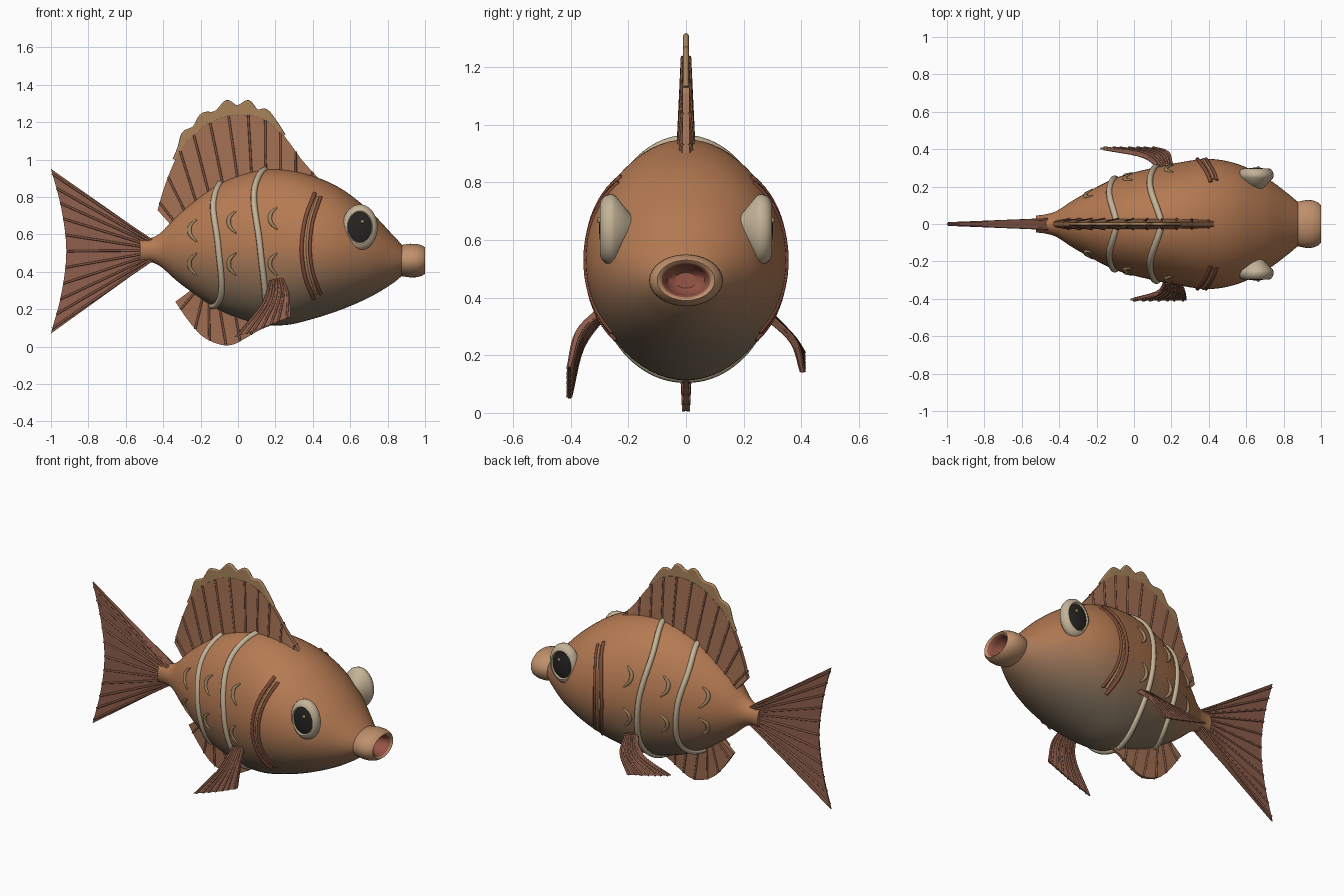
import bpy, bmesh
from math import sin, cos, pi, sqrt
from mathutils import Vector

if "Cube" in bpy.data.objects:
    bpy.data.objects.remove(bpy.data.objects["Cube"])


def material(name, rgb):
    m = bpy.data.materials.new(name)
    m.diffuse_color = (*rgb, 1)
    m.use_nodes = True
    m.node_tree.nodes["Principled BSDF"].inputs["Base Color"].default_value = m.diffuse_color
    return m


FIN = material("fin_brown", (0.36, 0.16, 0.085))
TAIL = material("tail_red_brown", (0.28, 0.115, 0.075))
RAY = material("ray_brown", (0.24, 0.10, 0.06))
TRIM = material("trim_tan", (0.38, 0.22, 0.10))
CREAM = material("cream", (0.55, 0.45, 0.31))
GILL = material("gill_red", (0.22, 0.07, 0.04))
LIP = material("lip_orange", (0.52, 0.28, 0.15))
INNER = material("mouth_red", (0.30, 0.09, 0.06))
BLACK = material("pupil_black", (0.02, 0.018, 0.016))
SCALE = material("scale_olive", (0.36, 0.24, 0.12))


def smooth(pts, n):
    """Catmull-Rom resampling of a point list to n+1 points."""
    p = [Vector(q) for q in pts]
    p = [2 * p[0] - p[1]] + p + [2 * p[-1] - p[-2]]
    out = []
    for i in range(n + 1):
        f = i / n * (len(pts) - 1)
        k = min(int(f), len(pts) - 2)
        t = f - k
        a, b, c, d = p[k:k + 4]
        out.append(0.5 * (2 * b + (c - a) * t + (2 * a - 5 * b + 4 * c - d) * t * t
                          + (3 * b - a - 3 * c + d) * t ** 3))
    return out


def skin(name, rows, mats, pick=None, angle=0.7):
    """Surface through closed loops, capped at both ends."""
    bm = bmesh.new()
    vs = [[bm.verts.new(p) for p in r] for r in rows]
    n = len(rows[0])
    for a, b in zip(vs, vs[1:]):
        for j in range(n):
            bm.faces.new((a[j], a[(j + 1) % n], b[(j + 1) % n], b[j]))
    bm.faces.new(vs[0])
    bm.faces.new(vs[-1])
    bmesh.ops.recalc_face_normals(bm, faces=bm.faces)
    for f in bm.faces:
        f.material_index = pick(f.calc_center_median()) if pick else 0
    me = bpy.data.meshes.new(name)
    bm.to_mesh(me)
    bm.free()
    for m in mats:
        me.materials.append(m)
    ob = bpy.data.objects.new(name, me)
    bpy.context.collection.objects.link(ob)
    activate(ob)
    bpy.ops.object.shade_smooth_by_angle(angle=angle)
    return ob


def activate(ob):
    bpy.ops.object.select_all(action='DESELECT')
    ob.select_set(True)
    bpy.context.view_layer.objects.active = ob


def tubes(name, paths, radius, mat, taper=False):
    """Round tubes along point paths, joined in one mesh object."""
    cu = bpy.data.curves.new(name, 'CURVE')
    cu.dimensions = '3D'
    cu.bevel_depth = radius
    cu.bevel_resolution = 2
    cu.use_fill_caps = True
    for path in paths:
        s = cu.splines.new('POLY')
        s.points.add(len(path) - 1)
        for i, (q, p) in enumerate(zip(s.points, path)):
            q.co = (*p, 1)
            q.radius = 0.3 + 0.7 * sin(pi * i / (len(path) - 1)) if taper else 1
    cu.materials.append(mat)
    ob = bpy.data.objects.new(name, cu)
    bpy.context.collection.objects.link(ob)
    activate(ob)
    bpy.ops.object.convert(target='MESH')
    bpy.ops.object.shade_smooth()


def fin(name, curves, t0, t1, mat, rays=0, ray_r=0.006, nu=32, nv=10):
    """Thin blade lofted from root curve to edge curve, with raised rays."""
    cs = [smooth(c, nu) for c in curves]
    cols = [smooth([c[i] for c in cs], nv) for i in range(nu + 1)]
    th = [t0 + (t1 - t0) * j / nv for j in range(nv + 1)]
    off = lambda col, s: [p + Vector((0, s * t, 0)) for p, t in zip(col, th)]
    skin(name, [off(c, -1) + off(c, 1)[::-1] for c in cols], [mat])
    if rays:
        paths = []
        for k in range(rays):
            i = round((k + 0.5) / rays * nu)
            paths += [off(cols[i], -1), off(cols[i], 1)]
        tubes(name + "_rays", paths, ray_r, RAY)


def flat(pts):
    return [(x, 0, z) for x, z in pts]


# Body stations: x, top z, bottom z, half width
STATIONS = [(-.525, .578, .45, .045), (-.47, .58, .452, .052), (-.41, .612, .425, .072),
            (-.3, .725, .33, .142), (-.1, .87, .195, .245), (.1, .94, .125, .30),
            (.25, .945, .115, .33), (.4, .912, .148, .348), (.55, .845, .197, .322),
            (.7, .73, .262, .252), (.82, .605, .333, .165), (.89, .53, .39, .105)]
BODY = smooth(STATIONS, 110)


def section(x):
    for a, b in zip(BODY, BODY[1:]):
        if x <= b[0]:
            break
    s = a.lerp(b, (x - a[0]) / (b[0] - a[0]))
    return (s[1] + s[2]) / 2, (s[1] - s[2]) / 2, s[3]


def around(x, ang, side=1):
    c, h, w = section(x)
    return Vector((x, side * w * sin(ang), c + h * cos(ang)))


def on_side(x, z, side):
    c, h, w = section(x)
    return Vector((x, side * w * sqrt(max(0, 1 - ((z - c) / h) ** 2)), z))


# Body, shaded from orange back to grey belly in bands
ORANGE, GREY = Vector((.46, .195, .085)), Vector((.23, .175, .115))
BANDS = 12
bands = [material(f"body_{i}", GREY.lerp(ORANGE, i / (BANDS - 1))) for i in range(BANDS)]
skin("body", [[around(s[0], 2 * pi * j / 64) for j in range(64)] for s in BODY], bands,
     lambda c: int(max(0, min(BANDS - 1, (c.z - .2) / .36 * BANDS))))

# Mouth: hollow oval lip
LIPS = [(.86, .85), (.875, .93), (.92, 1), (.955, .99), (.985, .9), (1, .78),
        (.992, .66), (.965, .57), (.92, .5), (.9, .3)]
skin("mouth", [[(x, .128 * r * cos(2 * pi * j / 40), .46 + .09 * r * sin(2 * pi * j / 40))
                for j in range(40)] for x, r in LIPS], [LIP, INNER],
     lambda c: int(c.x > .85 and (c.y / .128) ** 2 + ((c.z - .46) / .09) ** 2 < .38))

# Eyes: domed cream rim with dark pupil
RIM = [(.18, .3), (.21, .6), (.247, .97), (.262, 1), (.28, .95), (.294, .83), (.298, .72), (.29, .66)]
PUPIL = [(.27, .67), (.291, .66), (.298, .4), (.301, .15), (.3015, .02)]
for side, tag in ((-1, "right"), (1, "left")):
    for part, prof, m in (("eye_rim", RIM, CREAM), ("pupil", PUPIL, BLACK)):
        skin(f"{tag}_{part}", [[(.652 + .095 * r * cos(2 * pi * j / 36), side * y,
                                 .637 + .123 * r * sin(2 * pi * j / 36))
                                for j in range(36)] for y, r in prof], [m])
    bpy.ops.mesh.primitive_uv_sphere_add(segments=12, ring_count=8, radius=.011,
                                         location=(.665, side * .298, .668))
    bpy.context.object.name = f"{tag}_eye_glint"
    bpy.context.object.data.materials.append(SCALE)

# Tail fin
fin("tail_fin", [flat([(-.45, .565), (-.45, .465)]),
                 flat([(-1, .95), (-.945, .74), (-.918, .51), (-.945, .28), (-1, .07)])],
    .026, .004, TAIL, rays=11)

# Dorsal fin and its scalloped trim
DORSAL = [(-.43, .73), (-.395, .85), (-.335, 1.0), (-.27, 1.1), (-.19, 1.17), (-.1, 1.22),
          (0, 1.24), (.1, 1.23), (.18, 1.19), (.26, 1.11), (.34, 1.0), (.43, .9)]
fin("dorsal_fin", [flat([(-.35, .64), (-.2, .78), (0, .88), (.2, .91), (.42, .88)]), flat(DORSAL)],
    .028, .012, FIN, rays=11)
SCALLOP = [(-.34, 1.0), (-.315, 1.06), (-.29, 1.14), (-.235, 1.17), (-.19, 1.24), (-.12, 1.25),
           (-.06, 1.308), (-.005, 1.28), (.055, 1.308), (.1, 1.26), (.15, 1.26), (.2, 1.2), (.245, 1.13)]
fin("dorsal_trim", [flat(DORSAL[2:10]), flat(SCALLOP)], .011, .009, TRIM, nu=60, nv=4)
tubes("dorsal_trim_edge", [smooth(flat(SCALLOP), 72)], .01, TRIM)

# Anal fin
fin("anal_fin", [flat([(-.24, .31), (-.1, .22), (.2, .14)]),
                 flat([(-.335, .24), (-.27, .145), (-.19, .055), (-.1, .012), (-.03, .01),
                       (.04, .045), (.11, .085), (.2, .125)])], .018, .008, FIN, rays=7)

# Pectoral fins, the left one swept further back
fin("right_pectoral_fin", [[(.17, -.28, .35), (.24, -.28, .37)],
                           [(.125, -.365, .225), (.275, -.37, .285)],
                           [(-.02, -.405, .05), (.13, -.405, .10), (.28, -.405, .16)]],
    .012, .005, TAIL, rays=7)
fin("left_pectoral_fin", [[(.14, .29, .34), (.21, .29, .33)],
                          [(.045, .365, .265), (.19, .375, .245)],
                          [(-.18, .405, .215), (-.03, .405, .175), (.12, .405, .14)]],
    .012, .005, TAIL, rays=7)

# Cream bands around the body
for name, xs in (("rear_band", (-.09, -.132, -.105, -.088, -.145)),
                 ("front_band", (.15, .085, .118, .147, .12))):
    wave = smooth([(x, pi * i / 4) for i, x in enumerate(xs)], 48)
    tubes(name, [[around(x, a, s) for x, a in wave] for s in (-1, 1)], .017, CREAM)

# Gill lines and scale crescents on both sides
GILLS = [("gill_line_outer", .011, GILL, [(.41, .82), (.36, .68), (.34, .52), (.36, .37), (.405, .255)]),
         ("gill_line_middle", .007, TRIM, [(.425, .80), (.385, .67), (.37, .53), (.385, .4), (.42, .28)]),
         ("gill_line_inner", .009, GILL, [(.443, .80), (.40, .67), (.385, .53), (.40, .4), (.443, .28)])]
for name, r, m, pts in GILLS:
    path = smooth([(x, z) for x, z in pts], 24)
    tubes(name, [[on_side(x, z, s) for x, z in path] for s in (-1, 1)], r, m)
crescents = []
for x, z in ((-.24, .62), (-.24, .44), (-.03, .665), (-.03, .44), (.19, .685), (.19, .44)):
    arc = smooth([(x + .02, z + .06), (x - .015, z + .025), (x - .015, z - .02), (x + .02, z - .06)], 14)
    crescents += [[on_side(a, b, s) for a, b in arc] for s in (-1, 1)]
tubes("scales", crescents, .012, SCALE, taper=True)
